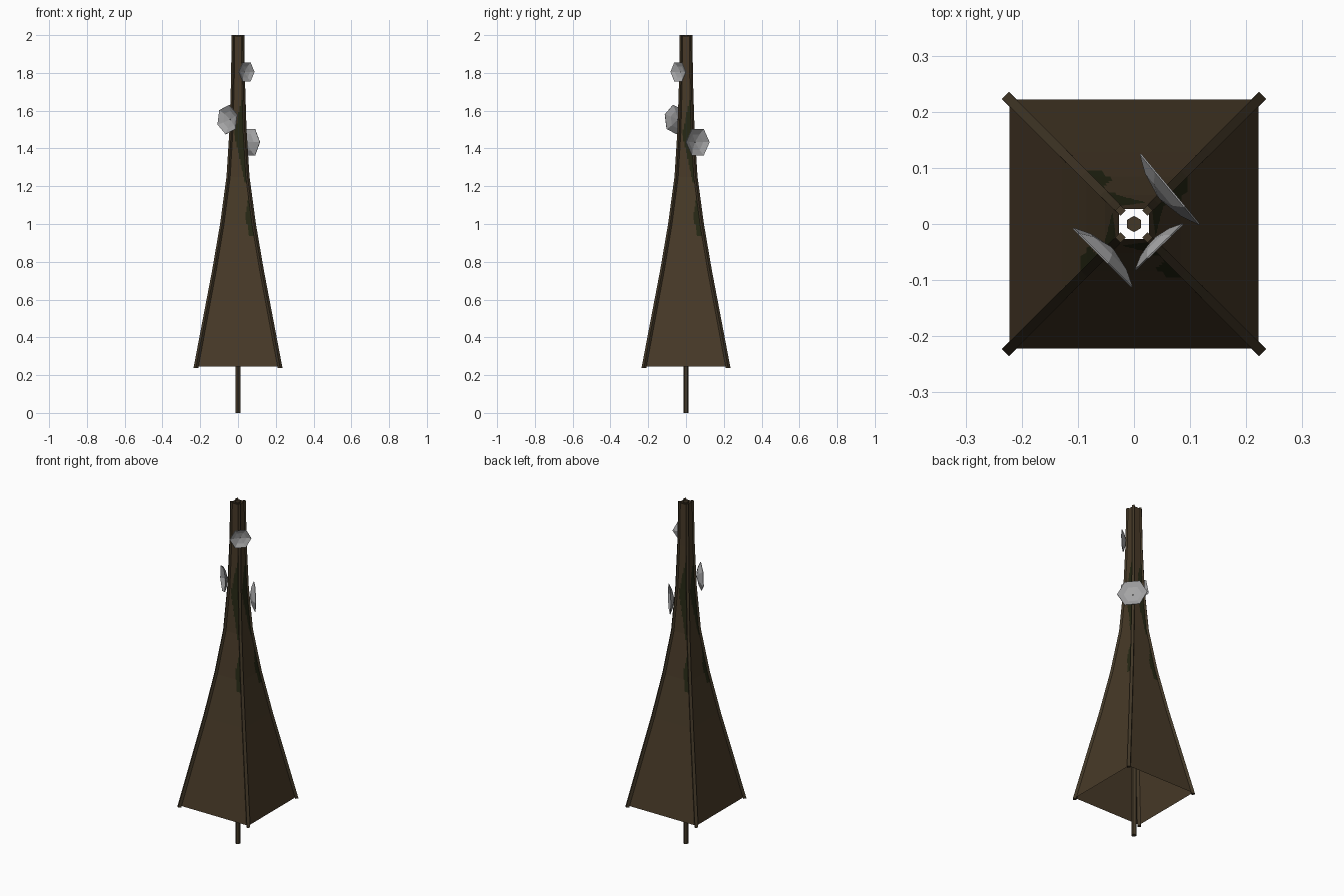
import bpy, bmesh, math
from mathutils import Vector, Matrix

if "Cube" in bpy.data.objects:
    bpy.data.objects.remove(bpy.data.objects["Cube"])


def material(name, rgb):
    m = bpy.data.materials.new(name)
    m.diffuse_color = (*rgb, 1)
    m.use_nodes = True
    m.node_tree.nodes["Principled BSDF"].inputs["Base Color"].default_value = m.diffuse_color
    return m


BROWN = material("dark_brown", (0.064, 0.042, 0.021))
RIB = material("rib_brown", (0.054, 0.038, 0.020))
MOSS = material("moss_green", (0.019, 0.021, 0.007))
GREY = material("dish_grey", (0.38, 0.38, 0.385))
DARK = material("feed_dark_grey", (0.06, 0.06, 0.06))

# half width of the flared tower by height
PROFILE = [(0.245, 0.222), (0.5, 0.174), (0.75, 0.127), (1.0, 0.085),
           (1.25, 0.052), (1.5, 0.037), (1.75, 0.030), (2.0, 0.027)]


def make(name, bm, mats):
    me = bpy.data.meshes.new(name)
    bm.to_mesh(me)
    bm.free()
    for m in mats:
        me.materials.append(m)
    ob = bpy.data.objects.new(name, me)
    bpy.context.collection.objects.link(ob)
    return ob


def mossy(s, z):
    upper = 1.23 < z < 1.70 and s > -0.02 + 0.22 * abs(z - 1.48)
    lower = 0.945 < z < 1.17 and s > 0.042 + 0.12 * abs(z - 1.04)
    return upper or lower


# four curved wall panels, with moss patches chosen by position
def panel(k):
    bm = bmesh.new()
    cols, sub = 20, 8
    rows = []
    for (z0, h0), (z1, h1) in zip(PROFILE, PROFILE[1:]):
        rows += [(z0 + (z1 - z0) * i / sub, h0 + (h1 - h0) * i / sub) for i in range(sub)]
    rows.append(PROFILE[-1])
    grid = [[bm.verts.new((h * (2 * c / cols - 1), -h, min(z, 1.995)))
             for c in range(cols + 1)] for z, h in rows]
    for a, b in zip(grid, grid[1:]):
        for c in range(cols):
            f = bm.faces.new((a[c], a[c + 1], b[c + 1], b[c]))
            p = f.calc_center_median()
            f.material_index = int(mossy(p.x, p.z))
    bm.transform(Matrix.Rotation(k * math.pi / 2, 4, 'Z'))
    make(f"wall_panel_{k + 1}", bm, [BROWN, MOSS])


# square corner ribs following the same curve
def rib(k):
    bm = bmesh.new()
    rings = []
    for i, (z, h) in enumerate(PROFILE):
        t = i / (len(PROFILE) - 1)
        r = 0.0125 - 0.003 * t
        c = h - 0.003 * t
        if i == 0:
            z, c = 0.238, c + 0.001
        rings.append([bm.verts.new((c + r * math.cos(j * math.pi / 2),
                                    c + r * math.sin(j * math.pi / 2), z)) for j in range(4)])
    for a, b in zip(rings, rings[1:]):
        for j in range(4):
            bm.faces.new((a[j], a[(j + 1) % 4], b[(j + 1) % 4], b[j]))
    bm.faces.new(rings[0][::-1])
    bm.faces.new(rings[-1])
    bm.transform(Matrix.Rotation(k * math.pi / 2, 4, 'Z'))
    make(f"corner_rib_{k + 1}", bm, [RIB])


for k in range(4):
    panel(k)
    rib(k)

# hexagonal centre pole
bm = bmesh.new()
bmesh.ops.create_cone(bm, cap_ends=True, segments=6, radius1=0.0145, radius2=0.0145, depth=2.0,
                      matrix=Matrix.Translation((0, 0, 1.0)))
make("centre_pole", bm, [RIB])


# six-sided dishes facing outward from the ribs
def dish(n, center, azimuth, R, roll):
    bm = bmesh.new()
    rings = []
    for r, d in ((1, 0), (0.6, 0.18), (0.07, 0.29)):
        rings.append([bm.verts.new((-d * R, r * R * math.cos(roll + j * math.pi / 3),
                                    r * R * math.sin(roll + j * math.pi / 3))) for j in range(6)])
    for a, b in zip(rings, rings[1:]):
        for j in range(6):
            bm.faces.new((a[j], a[(j + 1) % 6], b[(j + 1) % 6], b[j]))
    hub = bm.faces.new(rings[-1])
    hub.material_index = 1
    place = Matrix.Translation(center) @ Matrix.Rotation(math.radians(azimuth), 4, 'Z')
    bm.transform(place)
    ob = make(f"dish_{n}", bm, [GREY, DARK])
    mod = ob.modifiers.new("thickness", 'SOLIDIFY')
    mod.thickness = 0.003


dish(1, (0.046, -0.042, 1.805), -46, 0.058, 0)
dish(2, (-0.057, -0.061, 1.553), -135, 0.078, math.radians(20))
dish(3, (0.065, 0.063, 1.433), 40, 0.081, 0)
